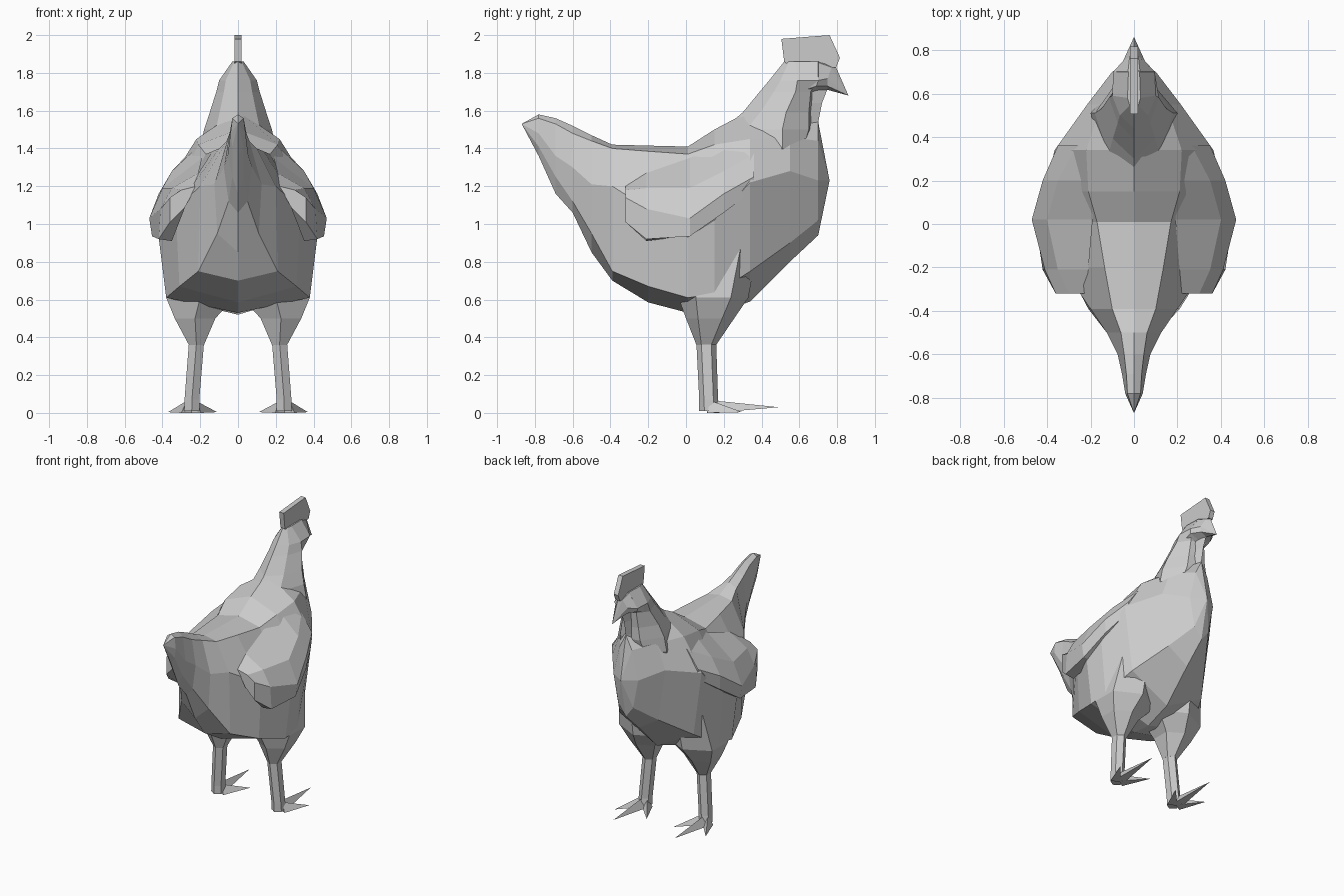
import bpy, bmesh
from mathutils import Vector

cube = bpy.data.objects.get("Cube")
if cube:
    bpy.data.objects.remove(cube, do_unlink=True)

grey = bpy.data.materials.new("light grey")
grey.use_nodes = True
GREY = (0.6, 0.6, 0.6, 1)
grey.diffuse_color = GREY
grey.node_tree.nodes["Principled BSDF"].inputs["Base Color"].default_value = GREY


def finish(name, bm):
    bmesh.ops.recalc_face_normals(bm, faces=bm.faces)
    me = bpy.data.meshes.new(name)
    bm.to_mesh(me)
    bm.free()
    me.materials.append(grey)
    ob = bpy.data.objects.new(name, me)
    bpy.context.collection.objects.link(ob)
    return ob


def loft(name, rings, start=None, end=None, side=1):
    """Skin closed rings; optional apex points replace the flat end caps."""
    bm = bmesh.new()
    flip = Vector((side, 1, 1))
    vs = [[bm.verts.new(Vector(p) * flip) for p in r] for r in rings]
    n = len(vs[0])
    for a, b in zip(vs, vs[1:]):
        for i in range(n):
            j = (i + 1) % n
            bm.faces.new((a[i], a[j], b[j], b[i]))
    for ring, apex in ((vs[0], start), (vs[-1], end)):
        if apex:
            tip = bm.verts.new(Vector(apex) * flip)
            for i in range(n):
                bm.faces.new((ring[i], ring[(i + 1) % n], tip))
        else:
            bm.faces.new(ring)
    return finish(name, bm)


def mirrored(half):
    """Close a half section whose first and last points lie on x = 0."""
    return half + [(-x, y, z) for x, y, z in half[-2:0:-1]]


# Body and tail: y, bottom z, low (x, z), middle (x, z), high (x, z), top z
stations = [
    (-0.78, 1.36, (.03, 1.41), (.04, 1.48), (.03, 1.56), 1.58),
    (-0.69, 1.16, (.03, 1.25), (.055, 1.36), (.035, 1.53), 1.56),
    (-0.60, 1.06, (.05, 1.12), (.075, 1.30), (.045, 1.48), 1.52),
    (-0.50, 0.85, (.11, 0.95), (.125, 1.21), (.06, 1.44), 1.47),
    (-0.39, 0.70, (.21, 0.75), (.20, 1.20), (.10, 1.40), 1.42),
    (-0.20, 0.585, (.31, 0.67), (.33, 1.08), (.135, 1.385), 1.415),
    (0.01, 0.53, (.38, 0.61), (.42, 0.93), (.17, 1.37), 1.41),
    (0.15, 0.52, (.375, 0.63), (.41, 1.02), (.21, 1.42), 1.50),
    (0.34, 0.59, (.30, 0.75), (.365, 1.22), (.22, 1.45), 1.60),
    (0.55, 0.80, (.16, 0.90), (.215, 1.28), (.15, 1.46), 1.58),
    (0.70, 0.94, (.06, 1.02), (.10, 1.23), (.05, 1.44), 1.54),
]
loft("body", [mirrored([(0, y, zb), (l[0], y, l[1]), (m[0], y, m[1]),
                        (h[0], y, h[1]), (0, y, zt)])
              for y, zb, l, m, h, zt in stations],
     start=(0, -0.87, 1.53), end=(0, 0.76, 1.23))

# Neck and head: z, back y, widest y, front y, half width, front width share
neck = [
    (1.28, .15, .44, .54, .17, .5),
    (1.40, .12, .51, .62, .20, .5),
    (1.50, .19, .51, .65, .18, .45),
    (1.59, .30, .53, .65, .15, .45),
    (1.70, .39, .58, .66, .115, .5),
    (1.76, .44, .59, .70, .10, .95),
    (1.86, .52, .58, .70, .03, .85),
]
loft("neck_and_head",
     [mirrored([(0, yb, z), (w * .65, yb * .6 + ym * .4, z), (w, ym, z),
                (w * f, yf, z), (0, yf + .015, z)])
      for z, yb, ym, yf, w, f in neck])

# Face tapering into the beak
loft("face_and_beak", [
    mirrored([(0, .60, 1.66), (.085, .60, 1.70), (.09, .60, 1.76), (.025, .60, 1.84), (0, .60, 1.85)]),
    mirrored([(0, .69, 1.70), (.085, .69, 1.73), (.095, .70, 1.76), (.028, .70, 1.855), (0, .70, 1.86)]),
    mirrored([(0, .75, 1.71), (.045, .75, 1.73), (.05, .75, 1.77), (.02, .77, 1.83), (0, .79, 1.84)]),
], end=(0, .86, 1.68))

# Throat and wattle
loft("throat", [
    mirrored([(0, .56, z), (w, .59, z), (0, y, z)])
    for z, y, w in ((1.45, .70, .06), (1.54, .70, .055), (1.64, .72, .05), (1.73, .755, .045))])

# Comb: a thin extruded plate
comb = [(.52, 1.86), (.505, 1.98), (.76, 2.0), (.815, 1.88),
        (.795, 1.83), (.70, 1.82), (.57, 1.82)]
loft("comb", [[(x, y, z) for y, z in comb] for x in (-.018, .018)])

# Wing: y, then top, shoulder, outer, bottom and inner (x, z)
wing = [
    (-.32, (.22, 1.20), (.30, 1.18), (.36, 1.14), (.36, 1.01), (.28, 1.09)),
    (-.21, (.21, 1.27), (.35, 1.19), (.41, 1.08), (.42, 0.92), (.35, 0.91)),
    (.02, (.19, 1.35), (.40, 1.19), (.47, 1.03), (.455, 0.935), (.37, 0.94)),
    (.20, (.20, 1.42), (.35, 1.28), (.42, 1.16), (.415, 1.06), (.34, 1.06)),
    (.36, (.20, 1.43), (.265, 1.37), (.35, 1.25), (.345, 1.18), (.27, 1.18)),
]


def box_ring(x0, x1, y0, y1, z):
    """Six-sided ring, pointed towards front and back."""
    xm, ym = (x0 + x1) / 2, (y0 + y1) / 2
    q = (y1 - y0) * .25
    return [(xm, y0, z), (x1, y0 + q, z), (x1, y1 - q, z),
            (xm, y1, z), (x0, y1 - q, z), (x0, y0 + q, z)]


for side, word in ((1, "left"), (-1, "right")):
    loft(word + "_wing", [[(x, y, z) for x, z in pts] for y, *pts in wing], side=side)
    # Feathered thigh, buried in the body at the top
    loft(word + "_thigh", [
        box_ring(.18, .26, .055, .16, .36),
        box_ring(.12, .335, .0, .255, .50),
        box_ring(.02, .38, -.04, .33, .61),
        box_ring(.04, .34, .02, .38, .88)], side=side)
    # Shank
    loft(word + "_leg", [
        box_ring(.205, .285, .07, .18, .01),
        box_ring(.205, .283, .07, .17, .07),
        box_ring(.18, .26, .055, .16, .37)], side=side)
    # Three pointed toes
    for toe, base, tip in (("inner", (.225, .13), (.11, .30, .004)),
                           ("middle", (.25, .15), (.25, .49, .03)),
                           ("outer", (.27, .13), (.37, .30, .004))):
        bx, by = base
        d = Vector((tip[0] - bx, tip[1] - by)).normalized() * .035
        loft(f"{word}_{toe}_toe", [[(bx - d.y, by + d.x, 0), (bx + d.y, by - d.x, 0),
                                    (bx, by, .065)]], end=tip, side=side)
